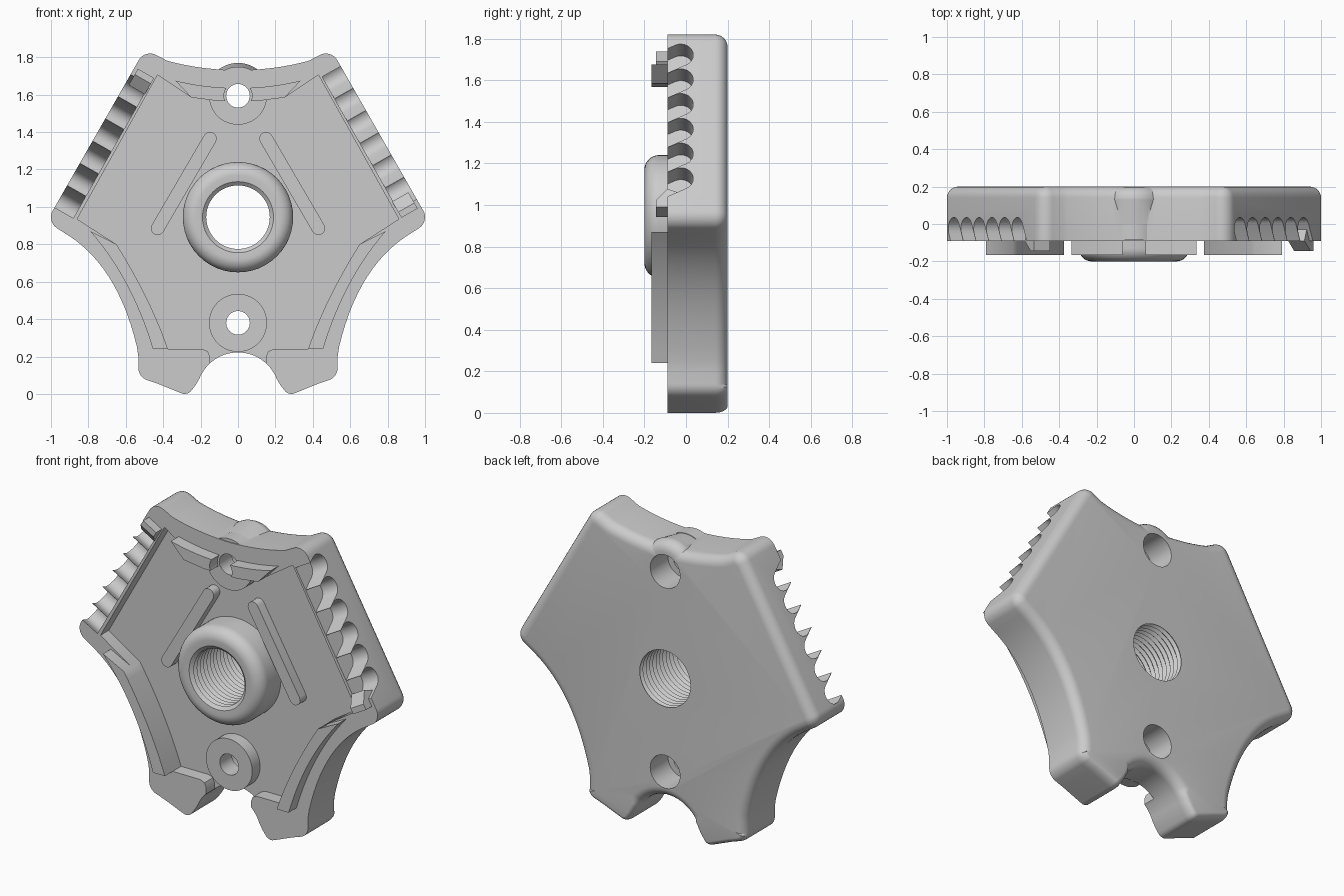
import bpy, bmesh, math
from mathutils import Vector

cube = bpy.data.objects.get("Cube")
if cube:
    bpy.data.objects.remove(cube, do_unlink=True)

grey = bpy.data.materials.new("light_grey")
grey.use_nodes = True
tone = (0.6, 0.6, 0.6, 1)
grey.diffuse_color = tone
grey.node_tree.nodes["Principled BSDF"].inputs["Base Color"].default_value = tone

FRONT, FLOOR, BACK = -0.09, -0.01, 0.2


def finish(name, bm):
    bmesh.ops.recalc_face_normals(bm, faces=bm.faces)
    if bm.calc_volume(signed=True) < 0:
        bmesh.ops.reverse_faces(bm, faces=bm.faces)
    me = bpy.data.meshes.new(name)
    bm.to_mesh(me)
    bm.free()
    ob = bpy.data.objects.new(name, me)
    bpy.context.collection.objects.link(ob)
    me.materials.append(grey)
    return ob


def loft(name, rings, closed=False):
    """Skin a stack of matching point loops, capped or joined end to end."""
    bm = bmesh.new()
    loops = [[bm.verts.new(p) for p in ring] for ring in rings]
    n = len(loops[0])
    pairs = list(zip(loops, loops[1:]))
    if closed:
        pairs.append((loops[-1], loops[0]))
    else:
        bm.faces.new(loops[0])
        bm.faces.new(loops[-1])
    for a, b in pairs:
        for i in range(n):
            j = (i + 1) % n
            bm.faces.new((a[i], a[j], b[j], b[i]))
    return finish(name, bm)


def plate(name, pts, y0, y1):
    return loft(name, [[(x, y, z) for x, z in pts] for y in (y0, y1)])


def lathe(name, profile, cz, closed=False, sides=48):
    """Turn a (radius, y) profile about the y direction at height cz."""
    ang = [2 * math.pi * i / sides for i in range(sides)]
    return loft(name, [[(r * math.cos(a), y, cz + r * math.sin(a)) for a in ang]
                       for r, y in profile], closed)


def curve3(a, b, c, n=14):
    """Parabola from a through b (at the middle) to c."""
    a, b, c = Vector(a), Vector(b), Vector(c)
    ctrl = 2 * b - (a + c) / 2
    return [tuple(a * (1 - t) ** 2 + ctrl * 2 * t * (1 - t) + c * t * t)
            for t in (i / n for i in range(n + 1))]


def corner(cx, cz, r, a0, a1, n=8):
    """Circular arc between two angles in degrees."""
    angles = [math.radians(a0 + (a1 - a0) * i / n) for i in range(n + 1)]
    return [(cx + r * math.cos(a), cz + r * math.sin(a)) for a in angles]


def mirrored(half):
    """Close a half outline that runs from the top centre to the bottom centre."""
    return half + [(-x, z) for x, z in reversed(half) if abs(x) > 1e-4]


def boolean(ob, cutter, op):
    mod = ob.modifiers.new("cut", 'BOOLEAN')
    mod.operation, mod.solver, mod.object = op, 'EXACT', cutter
    dg = bpy.context.evaluated_depsgraph_get()
    me = bpy.data.meshes.new_from_object(ob.evaluated_get(dg))
    ob.modifiers.clear()
    ob.data = me
    bpy.data.objects.remove(cutter, do_unlink=True)


# Body: outline extruded to the back, where its rim is rounded
half = curve3((0, 1.73), (0.2, 1.745), (0.38, 1.782))
half += corner(0.47, 1.75, 0.07, 120, 29.7)
half += corner(0.93, 0.945, 0.07, 29.7, -56)
half += curve3((0.93, 0.862), (0.69, 0.625), (0.54, 0.25))
half += [(0.533, 0.2)] + corner(0.463, 0.14, 0.07, 0, -65)
half += [(0.43, 0.055)] + corner(0.285, 0.045, 0.045, -65, -145, 5)
half += [(0.225, 0.05)] + corner(0, 0, 0.222, 22, 90, 14)
outline = [Vector(p) for p in mirrored(half)]


def inset(d):
    pts = []
    for i, p in enumerate(outline):
        a = (p - outline[i - 1]).normalized()
        b = (outline[(i + 1) % len(outline)] - p).normalized()
        t = (a + b).normalized()
        pts.append(p + Vector((t.y, -t.x)) * d * (0.55 if p.y < 0.13 else 1))
    return pts


R = 0.06
rings = [[(x, FRONT, z) for x, z in outline]]
for k in range(7):
    a = math.pi / 2 * k / 6
    rings.append([(x, BACK - R + R * math.sin(a), z)
                  for x, z in inset(R * (1 - math.cos(a)))])
body = loft("body", rings)

# Swelling around the upper screw hole
bump = [(0.13, -0.085), (0.17, 0.13)]
bump += [(x, y) for x, y in corner(0.11, 0.138, 0.06, 0, 90, 5)]
boolean(body, lathe("bump", bump, 1.6), 'UNION')

# Recessed front floor
inner_arc = curve3((0.65, 0.80), (0.49, 0.515), (0.375, 0.24))
recess = [(0, 1.565), (0.12, 1.568), (0.25, 1.585), (0.43, 1.705), (0.86, 0.935)]
recess += inner_arc + [(0.19, 0.24), (0.162, 0.228), (0.15, 0.2), (0.15, 0.1), (0, 0.1)]
boolean(body, plate("recess", mirrored(recess), -0.3, FLOOR), 'DIFFERENCE')

# Screw holes with wide back ends, and the bore for the nut
HOLES = {"upper": 1.594, "lower": 0.38}
for cz in HOLES.values():
    drill = [(0.063, -0.4), (0.063, 0.03), (0.1, 0.03), (0.1, 0.4)]
    boolean(body, lathe("drill", drill, cz), 'DIFFERENCE')
NUT_Z = 0.945
boolean(body, lathe("bore", [(0.205, -0.4), (0.205, 0.4)], NUT_Z), 'DIFFERENCE')

# Leaning scoops along both straight edges, with a catch at the end of each
T, N = Vector((0.495, -0.869)), Vector((0.869, 0.495))
START, LENGTH = Vector((0.54, 1.77)), 0.91


def edge_prism(name, profile, n0, n1, side):
    """Extrude a (distance along edge, y) profile across the edge strip."""
    out = []
    for n in (n0, n1):
        ring = []
        for t, y in profile:
            p = START + T * (t if side > 0 else LENGTH - t) + N * n
            ring.append((side * p.x, y, p.y))
        out.append(ring)
    return loft(name, out)


lean = math.degrees(math.atan(0.5))
for side in (1, -1):
    for i in range(6):
        arc = corner(0.055 + 0.137 * i, -0.025, 0.06, lean, lean + 180, 12)
        far = [(t + 0.1, y - 0.2) for t, y in (arc[-1], arc[0])]
        boolean(body, edge_prism("scoop", arc + far, -0.115, 0.2, side), 'DIFFERENCE')
    catch = [(0.82, 0.0), (0.785, -0.09), (0.85, -0.145), (0.885, -0.145), (0.885, 0.0)]
    edge_prism("left_catch" if side > 0 else "right_catch", catch, -0.12, -0.02, side)

# Threaded nut with a rounded collar
nut = [(0.295, 0.0)]
nut += [(x, -y) for x, y in corner(0.225, 0.13, 0.07, 0, 90)]
nut += [(0.19, -0.197), (0.17, -0.18)]
for i in range(12):
    y = -0.18 + 0.38 * i / 12
    nut += [(0.185, y + 0.016), (0.17, y + 0.0316)]
nut += [(0.205, BACK), (0.205, 0.0)]
lathe("threaded_nut", nut, NUT_Z, closed=True)

# Screw bosses
for where, cz in HOLES.items():
    ring = [(0.063, 0.0), (0.063, -0.085), (0.155, -0.085), (0.155, 0.0)]
    lathe(where + "_boss", ring, cz, closed=True)

# Upper ridge, split by the screw hole
ridge = mirrored(curve3((0, 1.635), (0.17, 1.645), (0.335, 1.675), 8)
                 + [(0.25, 1.585), (0.12, 1.568), (0, 1.565)])
top_ridge = plate("top_ridge", ridge, -0.165, 0.0)
boolean(top_ridge, lathe("gap", [(0.075, -0.4), (0.075, 0.4)], HOLES["upper"]), 'DIFFERENCE')

# Side ridges and slanted bars
outer_arc = curve3((0.79, 0.87), (0.595, 0.585), (0.455, 0.24))
top, low = Vector((0.15, 1.365)), Vector((0.43, 0.885))
heading = math.degrees(math.atan2(top.y - low.y, top.x - low.x))
bar = corner(*top, 0.036, heading - 90, heading + 90) + corner(*low, 0.036, heading + 90, heading + 270)
for side, label in ((1, "left"), (-1, "right")):
    plate(label + "_ridge", [(side * x, z) for x, z in outer_arc + inner_arc[::-1]], -0.165, 0.0)
    plate(label + "_bar", [(side * x, z) for x, z in bar], -0.07, 0.0)

# Smooth shading with crisp edges
for ob in bpy.context.scene.objects:
    if ob.type == 'MESH':
        bpy.ops.object.select_all(action='DESELECT')
        ob.select_set(True)
        bpy.context.view_layer.objects.active = ob
        bpy.ops.object.shade_smooth_by_angle(angle=math.radians(32))
